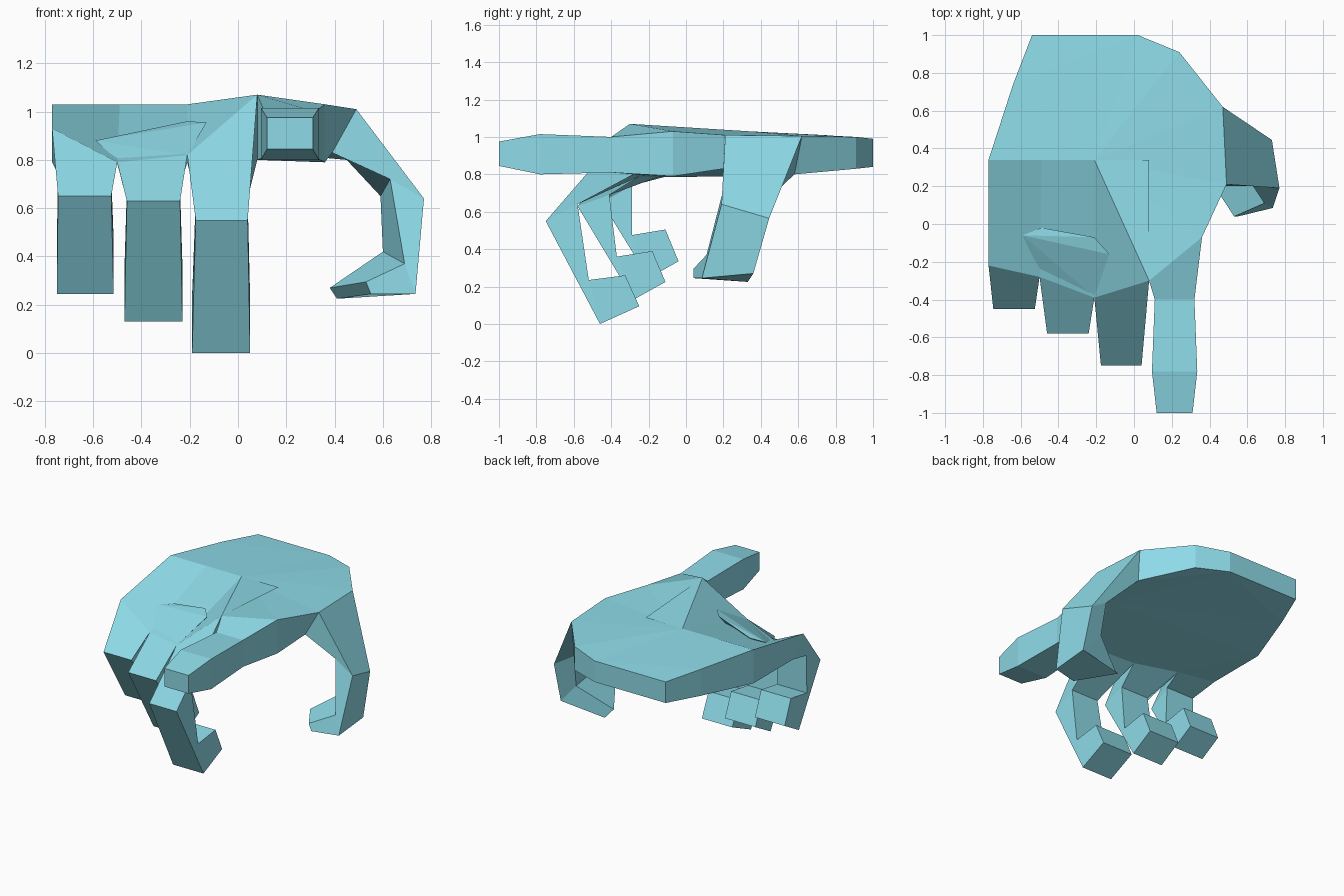
import bpy, bmesh

if "Cube" in bpy.data.objects:
    bpy.data.objects.remove(bpy.data.objects["Cube"])

mat = bpy.data.materials.new("skin_blue")
mat.diffuse_color = (0.27, 0.71, 0.81, 1)
mat.use_nodes = True
mat.node_tree.nodes["Principled BSDF"].inputs["Base Color"].default_value = mat.diffuse_color


def make(name, verts, faces, hull=False):
    bm = bmesh.new()
    vs = [bm.verts.new(v) for v in verts]
    for f in faces:
        bm.faces.new([vs[i] for i in f])
    if hull:
        bmesh.ops.convex_hull(bm, input=vs)
    bmesh.ops.triangulate(bm, faces=[f for f in bm.faces if len(f.verts) > 4])
    bmesh.ops.recalc_face_normals(bm, faces=bm.faces)
    me = bpy.data.meshes.new(name)
    bm.to_mesh(me)
    bm.free()
    me.materials.append(mat)
    ob = bpy.data.objects.new(name, me)
    bpy.context.collection.objects.link(ob)
    return ob


def loft(name, sections):
    """Join four-sided sections into a limb, closed at the far end."""
    verts = [p for s in sections for p in s]
    faces = []
    for k in range(len(sections) - 1):
        for i in range(4):
            j = (i + 1) % 4
            faces.append((4*k + i, 4*k + j, 4*k + 4 + j, 4*k + 4 + i))
    n = len(verts)
    faces.append((n - 4, n - 3, n - 2, n - 1))
    return make(name, verts, faces)


# Palm: knuckle row, then around the thumb side and wrist
top = [(-.77, -.22, .93), (-.5, -.28, .79), (-.21, -.39, .82), (.08, -.3, 1.07),
       (.36, -.07, 1.03), (.49, .21, 1.01), (.47, .62, 1.005), (.24, .91, 1.0),
       (.02, 1, .99), (-.54, 1, .99), (-.64, .74, 1.01), (-.77, .34, 1.03)]
bottom = [(-.77, -.1, .79), (-.5, -.15, .785), (-.21, -.25, .79), (.08, -.28, .80),
          (.36, -.07, .79), (.39, .2, .83), (.45, .58, .80), (.24, .91, .83),
          (.02, 1, .84), (-.54, 1, .84), (-.64, .74, .82), (-.77, .34, .79)]
crease = [(-.49, .34, 1.03), (-.21, .34, 1.03), (.08, .34, 1.03)]
n = len(top)
a, b, c = 2*n, 2*n + 1, 2*n + 2
faces = [(i, (i + 1) % n, n + (i + 1) % n, n + i) for i in range(n)]
faces += [(11, 0, 1, a), (a, 1, 2, b), (b, 2, 3), (b, 3, c),
          (c, 3, 4, 5, 6, 7, 8, 9, 10, 11, a, b),
          tuple(range(n, 2*n))]
make("palm", top + bottom + crease, faces)

# Curled fingers: (outer, inner) side profile points from bend to tip
curled = [
    ("little_finger", 0, [(-.745, -.525), (-.75, -.515), (-.75, -.515)],
     [((-.45, .65), (-.29, .74)), ((-.2, .245), (-.29, .475)), ((-.04, .335), (-.11, .505))]),
    ("ring_finger", 1, [(-.46, -.24), (-.47, -.23), (-.47, -.23)],
     [((-.58, .63), (-.41, .69)), ((-.28, .13), (-.37, .36)), ((-.11, .225), (-.18, .39))]),
    ("middle_finger", 2, [(-.175, .04), (-.19, .05), (-.19, .05)],
     [((-.75, .55), (-.58, .64)), ((-.46, 0), (-.52, .235)), ((-.25, .095), (-.325, .26))]),
]
for name, k, widths, profile in curled:
    secs = [(top[k], top[k + 1], bottom[k + 1], bottom[k])]
    for (x0, x1), (o, i) in zip(widths, profile):
        secs.append(((x0, *o), (x1, *o), (x1, *i), (x0, *i)))
    loft(name, secs)

# Pointing index finger
secs = [(top[3], top[4], bottom[4], bottom[3])]
for y, x0, x1, z0, z1 in [(-.4, .11, .32, .81, 1.0), (-.78, .095, .335, .80, 1.015),
                          (-1, .12, .31, .845, .975)]:
    secs.append(((x0, y, z1), (x1, y, z1), (x1, y, z0), (x0, y, z0)))
loft("index_finger", secs)

# Thumb
loft("thumb", [
    (top[5], top[6], bottom[6], bottom[5]),
    ((.77, .19, .64), (.73, .445, .565), (.59, .42, .65), (.63, .2, .72)),
    ((.735, .085, .245), (.735, .36, .27), (.60, .38, .42), (.69, .11, .37)),
    ((.55, .04, .245), (.41, .33, .225), (.38, .27, .27), (.53, .04, .295)),
])

# Raised ring knuckle breaking through the sloped back of the hand
make("knuckle_ridge", [(-.59, -.06, .88), (-.49, -.02, .9), (-.21, -.07, .96),
                       (-.13, -.16, .955), (-.21, -.385, .82), (-.49, -.27, .79),
                       (-.4, -.15, .80), (-.25, -.2, .80)], [], hull=True)
